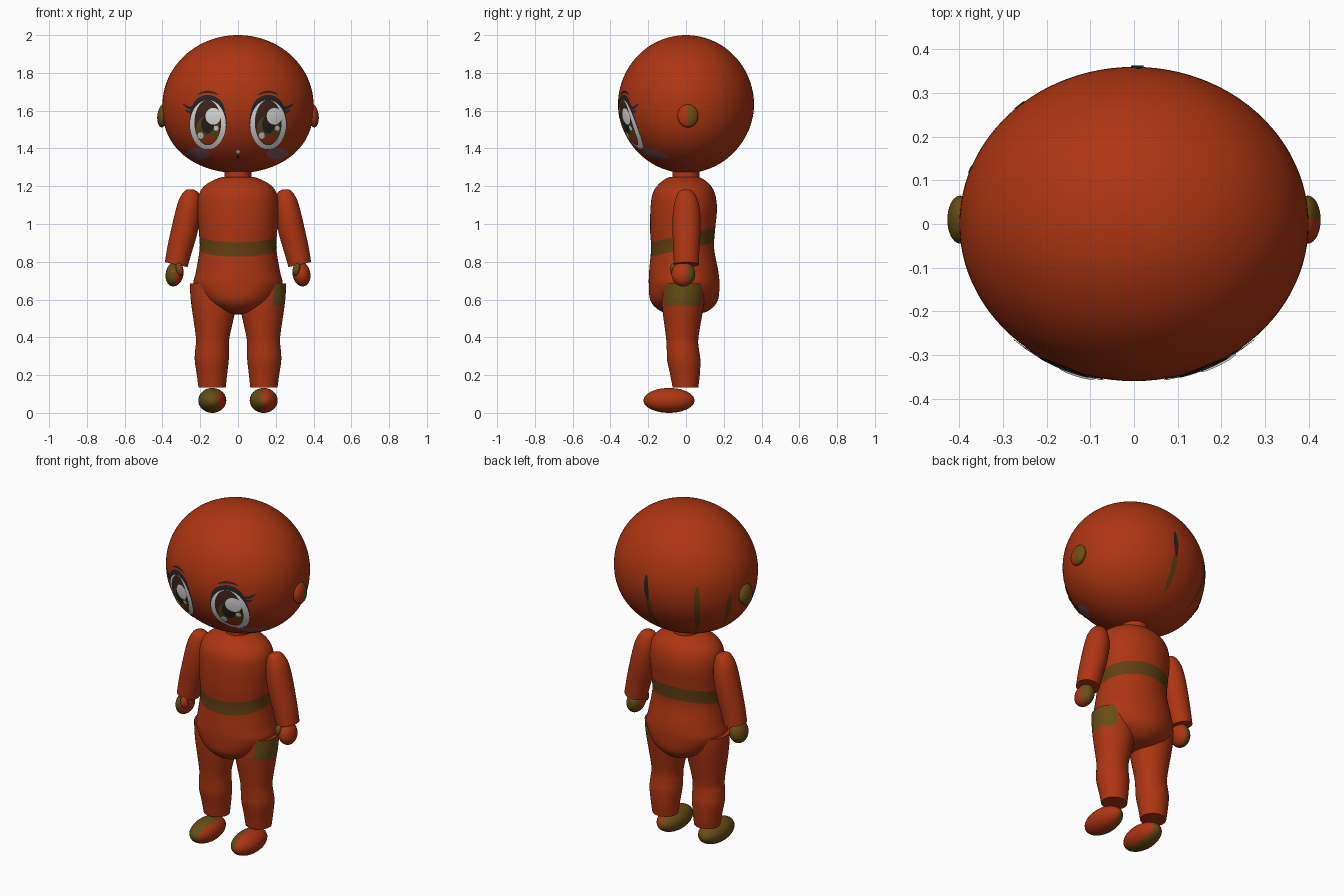
import bpy, bmesh, math
from mathutils import Vector, Matrix

if "Cube" in bpy.data.objects:
    bpy.data.objects.remove(bpy.data.objects["Cube"])


def material(name, rgb):
    m = bpy.data.materials.new(name)
    m.diffuse_color = (*rgb, 1)
    m.use_nodes = True
    m.node_tree.nodes["Principled BSDF"].inputs["Base Color"].default_value = m.diffuse_color
    return m


RED = material("rust red", (0.42, 0.036, 0.006))
OLIVE = material("olive", (0.14, 0.075, 0.008))
MOSS = material("dark moss", (0.12, 0.05, 0.006))
BLACK = material("soft black", (0.02, 0.017, 0.017))
BROWN = material("dark brown", (0.05, 0.02, 0.012))
WHITE = material("eye white", (0.8, 0.8, 0.8))
MAUVE = material("blush mauve", (0.27, 0.09, 0.1))


def finish(bm, name, mats, rule=None, solid=True):
    """Turn a bmesh into a smooth object; rule(face) picks the colour slot."""
    if solid:
        bmesh.ops.recalc_face_normals(bm, faces=bm.faces)
    bm.normal_update()
    for f in bm.faces:
        f.smooth = True
        if rule:
            f.material_index = int(rule(f))
    me = bpy.data.meshes.new(name)
    bm.to_mesh(me)
    bm.free()
    for m in mats:
        me.materials.append(m)
    ob = bpy.data.objects.new(name, me)
    bpy.context.collection.objects.link(ob)
    bpy.context.view_layer.objects.active = ob
    ob.select_set(True)
    bpy.ops.object.shade_smooth_by_angle(angle=math.radians(50))
    ob.select_set(False)
    return ob


def skin(loops):
    """Skin closed loops of points and cap both ends."""
    bm = bmesh.new()
    rows = [[bm.verts.new(p) for p in lp] for lp in loops]
    n = len(rows[0])
    for a, b in zip(rows, rows[1:]):
        for i in range(n):
            bm.faces.new((a[i], a[(i + 1) % n], b[(i + 1) % n], b[i]))
    bm.faces.new(rows[0])
    bm.faces.new(rows[-1])
    return bm


def spline(rings, steps=6):
    """Catmull-Rom through ring parameters."""
    out = []
    for i in range(len(rings) - 1):
        p = [rings[max(0, min(len(rings) - 1, i + k))] for k in (-1, 0, 1, 2)]
        for s in range(steps):
            t = s / steps
            out.append([0.5 * (2 * b + (c - a) * t + (2 * a - 5 * b + 4 * c - d) * t * t
                               + (3 * b - a - 3 * c + d) * t ** 3) for a, b, c, d in zip(*p)])
    return out + [list(rings[-1])]


def limb(rings, side=1, n=40, tilt=0):
    """Rings are (z, x centre, x radius, y centre, y radius)."""
    loops = []
    for z, cx, rx, cy, ry in spline(rings):
        rx, ry = max(rx, 0.004), max(ry, 0.004)
        loops.append([(side * (cx + rx * math.cos(a)), cy + ry * math.sin(a),
                       z + tilt * rx * math.cos(a))
                      for a in (math.tau * i / n for i in range(n))])
    return skin(loops)


def ellipsoid(name, centre, radii, mats, rule=None, roll=0):
    bm = bmesh.new()
    mat = Matrix.Translation(centre) @ Matrix.Rotation(roll, 4, 'Y') @ Matrix.Diagonal((*radii, 1))
    bmesh.ops.create_uvsphere(bm, u_segments=32, v_segments=20, radius=1, matrix=mat)
    return finish(bm, name, mats, rule)


# Head: round above, fuller cheeks below
HC = Vector((0, 0, 1.63))


def head_radii(z):
    t = min(abs(z - HC.z) / (0.37 if z > HC.z else 0.36), 1)
    nx, ny = (2, 2) if z > HC.z else (2.4, 1.9)
    return 0.4 * math.sqrt(1 - t ** nx), 0.36 * math.sqrt(1 - t ** ny)


loops = []
for k in range(1, 64):
    c = math.cos(math.pi * k / 64)
    z = HC.z + c * (0.37 if c > 0 else 0.36)
    a, b = head_radii(z)
    loops.append([(a * math.cos(u), b * math.sin(u), z)
                  for u in (math.tau * i / 96 for i in range(96))])
finish(skin(loops), "head", [RED])


def lift(p, layer):
    p = Vector(p)
    return p + (p - HC).normalized() * (0.002 + 0.0015 * layer)


def on_face(x, z, layer):
    a, b = head_radii(z)
    return lift((x, -b * math.sqrt(max(0, 1 - (x / a) ** 2)), z), layer)


def on_back(u, z, layer):
    a, b = head_radii(z)
    return lift((a * math.sin(u), b * math.cos(u), z), layer)


def plate(bm, name, mat):
    bm.normal_update()
    for f in bm.faces:
        if f.normal.dot(f.calc_center_median() - HC) < 0:
            f.normal_flip()
    return finish(bm, name, [mat], solid=False)


def spot(name, mat, x, z, rx, rz, layer, n=36, rings=5):
    """Painted ellipse following the face."""
    bm = bmesh.new()
    mid = bm.verts.new(on_face(x, z, layer))
    prev = None
    for r in range(1, rings + 1):
        k = r / rings
        row = [bm.verts.new(on_face(x + k * rx * math.cos(a), z + k * rz * math.sin(a), layer))
               for a in (math.tau * i / n for i in range(n))]
        for i in range(n):
            j = (i + 1) % n
            bm.faces.new((prev[i], prev[j], row[j], row[i]) if prev else (mid, row[j], row[i]))
        prev = row
    return plate(bm, name, mat)


def stroke(name, mat, pts, width, layer=0, place=on_face):
    """Painted tapering line following the head."""
    pts = [Vector(p) for p in spline(pts, 8)]
    bm = bmesh.new()
    prev = None
    for i, p in enumerate(pts):
        d = (pts[min(i + 1, len(pts) - 1)] - pts[max(i - 1, 0)]).normalized()
        w = width * (0.25 + 0.75 * math.sin(math.pi * i / (len(pts) - 1)))
        row = [bm.verts.new(place(p.x - d.y * w * k, p.y + d.x * w * k, layer)) for k in (-1, 0, 1)]
        if prev:
            for k in (0, 1):
                bm.faces.new((prev[k], prev[k + 1], row[k + 1], row[k]))
        prev = row
    return plate(bm, name, mat)


# Eyes, lashes, brows and blush
for s, tag in ((-1, "left"), (1, "right")):
    ex, ez = s * 0.158, 1.53
    for part, mat, dx, dz, rx, rz, layer in (
            ("eye_outline", BLACK, 0, 0.006, 0.099, 0.136, 0),
            ("eye_white", WHITE, 0, -0.003, 0.094, 0.129, 1),
            ("iris_rim", BROWN, 0, 0.008, 0.07, 0.118, 2),
            ("iris", OLIVE, 0, -0.03, 0.06, 0.075, 3),
            ("iris_glow", RED, 0.005, -0.078, 0.032, 0.024, 4),
            ("pupil", BLACK, 0, 0.0, 0.033, 0.048, 4),
            ("large_glint", WHITE, 0.03, 0.042, 0.04, 0.043, 5),
            ("small_glint", WHITE, -0.035, -0.058, 0.015, 0.017, 5),
            ("side_glint", WHITE, 0.045, -0.02, 0.012, 0.013, 5)):
        spot(f"{tag}_{part}", mat, ex + dx, ez + dz, rx, rz, layer)
    for part, pts, w in (
            ("upper_lash", ((.07, 1.6), (.1, 1.65), (.158, 1.672), (.215, 1.65), (.25, 1.59)), .011),
            ("outer_lash", ((.225, 1.63), (.255, 1.615), (.288, 1.635)), .007),
            ("lower_flick", ((.23, 1.615), (.255, 1.595), (.275, 1.603)), .006),
            ("brow", ((.105, 1.683), (.135, 1.696), (.175, 1.698), (.212, 1.684)), .006)):
        stroke(f"{tag}_{part}", BLACK, [(s * x, z) for x, z in pts], w, 1)
    spot(f"{tag}_blush", MAUVE, s * 0.207, 1.374, 0.058, 0.031, 0)

# Small mouth
spot("mouth_shine", WHITE, 0, 1.385, 0.01, 0.009, 1)
spot("mouth", BLACK, 0, 1.358, 0.007, 0.012, 0)

# Streaks on the back of the head
stroke("back_streak_tip", BLACK, ((0.03, 1.71), (0.02, 1.64), (0.0, 1.56)), 0.035, 1, on_back)
for i, (u, top, low) in enumerate(((0.0, 1.6, 1.38), (-0.72, 1.68, 1.38), (-1.22, 1.61, 1.41))):
    stroke(f"back_streak_{i}", MOSS, ((u, top), (u + .01, (top + low) / 2), (u, low)),
           0.045, 0, on_back)

# Neck
finish(limb(((1.22, 0, .072, 0, .072), (1.32, 0, .072, 0, .072))), "neck", [RED])

# Torso with a waistband that rises towards the back
bm = limb(((1.25, 0, .06, -.01, .06), (1.244, 0, .1, -.01, .09), (1.21, 0, .168, -.01, .135),
           (1.16, 0, .205, -.012, .165), (1.08, 0, .215, -.012, .176), (.97, 0, .208, -.018, .172),
           (.87, 0, .203, -.018, .167), (.75, 0, .222, -.012, .183), (.68, 0, .234, -.01, .187),
           (.6, 0, .19, -.01, .18), (.555, 0, .125, -.01, .148), (.53, 0, .065, -.01, .1),
           (.52, 0, .004, -.01, .004)), n=64)
SLOPE, LOW, HIGH = 0.22, 0.868, 0.944
for h in (LOW, HIGH):
    bmesh.ops.bisect_plane(bm, geom=bm.verts[:] + bm.edges[:] + bm.faces[:], dist=1e-5,
                           plane_co=(0, 0, h), plane_no=(0, -SLOPE, 1))


def in_band(f):
    c = f.calc_center_median()
    return LOW < c.z - SLOPE * c.y < HIGH


finish(bm, "torso", [RED, MOSS], in_band)

# Ears, arms, hands, legs and feet
for s, tag in ((-1, "left"), (1, "right")):
    right = s > 0
    ellipsoid(f"{tag}_ear", (s * .398, .01, 1.573), (.029, .055, .062), [RED, OLIVE],
              lambda f: f.normal.y > 0 if right else True, roll=s * -0.12)

    finish(limb(((1.183, .238, .004, 0, .004), (1.17, .243, .036, 0, .038),
                 (1.12, .254, .057, .002, .062), (1.05, .266, .066, .003, .073),
                 (.96, .285, .068, .003, .074), (.87, .308, .065, .002, .069),
                 (.785, .327, .06, .002, .066)), s, tilt=0.22), f"{tag}_arm", [RED])

    ellipsoid(f"{tag}_hand", (s * .336, -.014, .735), (.047, .063, .066), [RED, OLIVE],
              lambda f: f.normal.y > 0.35 if right else f.normal.x < 0.25, roll=s * -0.2)
    ellipsoid(f"{tag}_thumb", (s * .31, -.06, .76), (.02, .024, .034), [RED, OLIVE],
              lambda f: right or f.normal.x < 0, roll=s * 0.2)

    finish(limb(((.685, .14, .115, -.012, .113), (.62, .137, .115, -.014, .112),
                 (.55, .129, .115, -.017, .108), (.4, .134, .089, -.02, .086),
                 (.34, .137, .089, -.017, .085), (.28, .139, .09, -.012, .088),
                 (.2, .138, .08, -.005, .078), (.135, .137, .072, -.003, .068)), s),
           f"{tag}_leg", [RED, OLIVE],
           lambda f: right and f.calc_center_median().x > 0.19 and f.calc_center_median().z > 0.565)

    ellipsoid(f"{tag}_foot", (s * .136, -.09, .066), (.074, .135, .066), [RED, OLIVE],
              lambda f: f.normal.x < (-0.1 if right else 0.5))
